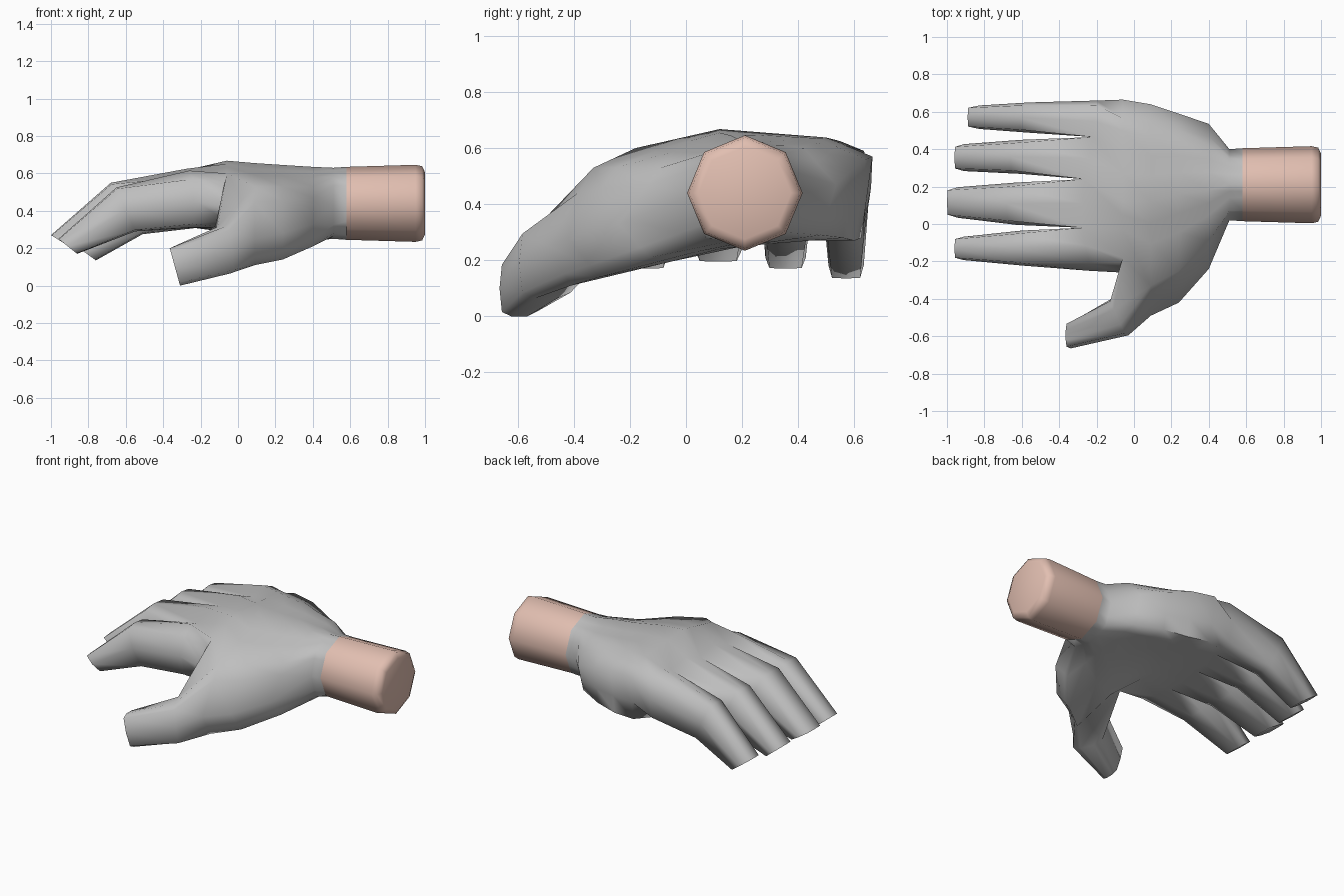
import bpy, bmesh, math

cube = bpy.data.objects.get("Cube")
if cube:
    bpy.data.objects.remove(cube, do_unlink=True)


def material(name, rgb):
    m = bpy.data.materials.new(name)
    m.use_nodes = True
    m.diffuse_color = (*rgb, 1)
    bsdf = next(n for n in m.node_tree.nodes if n.type == 'BSDF_PRINCIPLED')
    bsdf.inputs["Base Color"].default_value = (*rgb, 1)
    return m


glove_grey = material("glove grey", (0.52, 0.52, 0.52))
skin_pink = material("skin pink", (0.76, 0.52, 0.44))


def finish(bm, name, mat, angle):
    bmesh.ops.recalc_face_normals(bm, faces=bm.faces)
    me = bpy.data.meshes.new(name)
    bm.to_mesh(me)
    bm.free()
    me.materials.append(mat)
    ob = bpy.data.objects.new(name, me)
    bpy.context.collection.objects.link(ob)
    bpy.ops.object.select_all(action='DESELECT')
    ob.select_set(True)
    bpy.context.view_layer.objects.active = ob
    bpy.ops.object.shade_smooth_by_angle(angle=math.radians(angle))


def add_ring(bm, points):
    return [bm.verts.new(p) for p in points]


def bridge(bm, a, b, skip=()):
    n = len(a)
    for i in range(n):
        if i not in skip:
            j = (i + 1) % n
            bm.faces.new((a[i], a[j], b[j], b[i]))


FINGER = [(0, .5), (.1, .97), (.5, 1), (.9, .97),
          (1, .5), (.9, .03), (.5, 0), (.1, .03)]
THUMB = [(.3, 0), (.06, .08), (0, .5), (.06, .92), (.3, 1),
         (.7, 1), (.94, .92), (1, .5), (.94, .08), (.7, 0)]


def limb_ring(profile, top, bottom, y0, y1, skew=0):
    """Section between a top and a bottom (x, z) point; skew leans it in x across y."""
    return [(bottom[0] + (top[0] - bottom[0]) * v + skew * (u - .5),
             y0 + (y1 - y0) * u,
             bottom[1] + (top[1] - bottom[1]) * v) for u, v in profile]


def sample(chain, p):
    i = min(int(p), len(chain) - 2)
    f = p - i
    return [a + (b - a) * f for a, b in zip(chain[i], chain[i + 1])]


# Palm sections: thumb side, over the back of the hand, far side, under the palm
wrist = [(.21 - .195 * math.cos(k * math.pi / 4),
          .44 + .195 * math.sin(k * math.pi / 4)) for k in range(8)]
palm = [
    (.58, wrist),
    (.51, [(.02, .43), (.07, .58), (.21, .63), (.35, .58),
           (.40, .43), (.35, .30), (.21, .25), (.07, .28)]),
    (.40, [(-.24, .33), (-.09, .53), (.18, .635), (.42, .60),
           (.535, .47), (.48, .29), (.2, .25), (-.13, .21)]),
    (.24, [(-.42, .28), (-.25, .53), (.16, .645), (.45, .62),
           (.59, .52), (.56, .28), (.2, .25), (-.31, .14)]),
    (.09, [(-.49, .25), (-.33, .53), (.12, .655), (.47, .635),
           (.64, .56), (.6, .27), (.2, .27), (-.41, .11)]),
    (-.06, [(-.26, .43), (-.18, .6), (.12, .668), (.5, .638),
            (.665, .57), (.625, .28), (.2, .3), (-.2, .31)]),
]
params = [.7, 1, 1.5, 1.75, 2, 2.4, 2.7, 3, 3.4]

bm = bmesh.new()
rings = []
for x, keys in palm:
    upper = keys[:5]
    lower = [keys[0]] + keys[:3:-1]
    over = [sample(upper, p) for p in params]
    under = [sample(lower, p) for p in params]
    loop = [keys[0]] + over + [keys[4]] + under[::-1]
    rings.append(add_ring(bm, [(x, y, z) for y, z in loop]))
bm.faces.new(rings[0])
thumb_side = [18, 19, 0, 1, 2]
for a, b in zip(rings[:-2], rings[1:-1]):
    bridge(bm, a, b)
bridge(bm, rings[-2], rings[-1], skip=thumb_side[:-1])

# Thumb, drawn out of the opening left in the thumb side of the palm
previous = ([rings[-2][i] for i in thumb_side]
            + [rings[-1][i] for i in reversed(thumb_side)])
for section in [((-.09, .315), (-.06, .065), -.595, -.40, -.09),
                ((-.365, .20), (-.31, 0), -.665, -.525)]:
    ring = add_ring(bm, limb_ring(THUMB, *section))
    bridge(bm, previous, ring)
    previous = ring
bm.faces.new(previous)

# Finger roots: shared seams between neighbours, raised knuckles between seams
seam_y = [-.21, -.02, .24, .465, .635]
seam_z = [.57, .58, .59, .58, .59]
seam_x = [-.24, -.28, -.27, -.22, -.2]
top, low = [], []
for i in range(9):
    a, b = i // 2, (i + 1) // 2
    x, y, z = [(s[a] + s[b]) / 2 for s in (seam_x, seam_y, seam_z)]
    top.append(bm.verts.new((x, y, z + .04 * (i % 2))))
    low.append(bm.verts.new((x, y, .33 - .02 * (i % 2))))
mid_y = [-.25] + seam_y[1:4] + [.66]
mid = [bm.verts.new((seam_x[i], mid_y[i], .46)) for i in range(5)]
bridge(bm, rings[-1], [mid[0]] + top + [mid[4]] + low[::-1])

# Fingers: knuckle top, knuckle bottom, knuckle sides, tip top, tip bottom, tip sides
fingers = [
    ((-.65, .525), (-.55, .29), -.222, -.035, (-.96, .25), (-.86, .17), -.193, -.068),
    ((-.68, .55), (-.57, .30), -.005, .222, (-1, .27), (-.88, .195), .033, .197),
    ((-.66, .535), (-.55, .29), .268, .45, (-.96, .25), (-.86, .17), .283, .427),
    ((-.61, .51), (-.51, .275), .488, .65, (-.89, .23), (-.76, .135), .508, .634),
]
for i, (kt, kb, k0, k1, tt, tb, t0, t1) in enumerate(fingers):
    s = 2 * i
    root = [mid[i], top[s], top[s + 1], top[s + 2],
            mid[i + 1], low[s + 2], low[s + 1], low[s]]
    knuckle = add_ring(bm, limb_ring(FINGER, kt, kb, k0, k1))
    tip = add_ring(bm, limb_ring(FINGER, tt, tb, t0, t1))
    bridge(bm, root, knuckle)
    bridge(bm, knuckle, tip)
    bm.faces.new(tip)
finish(bm, "hand", glove_grey, 78)

# Wrist stump: octagonal tube with a rounded end
bm = bmesh.new()
previous = None
for x, r in [(.58, .195), (.95, .206), (.985, .198), (1, .165)]:
    ring = add_ring(bm, [(x, .21 + r * math.cos(k * math.pi / 4),
                          .44 + r * math.sin(k * math.pi / 4)) for k in range(8)])
    if previous:
        bridge(bm, previous, ring)
    else:
        bm.faces.new(ring)
    previous = ring
bm.faces.new(previous)
finish(bm, "wrist", skin_pink, 75)
